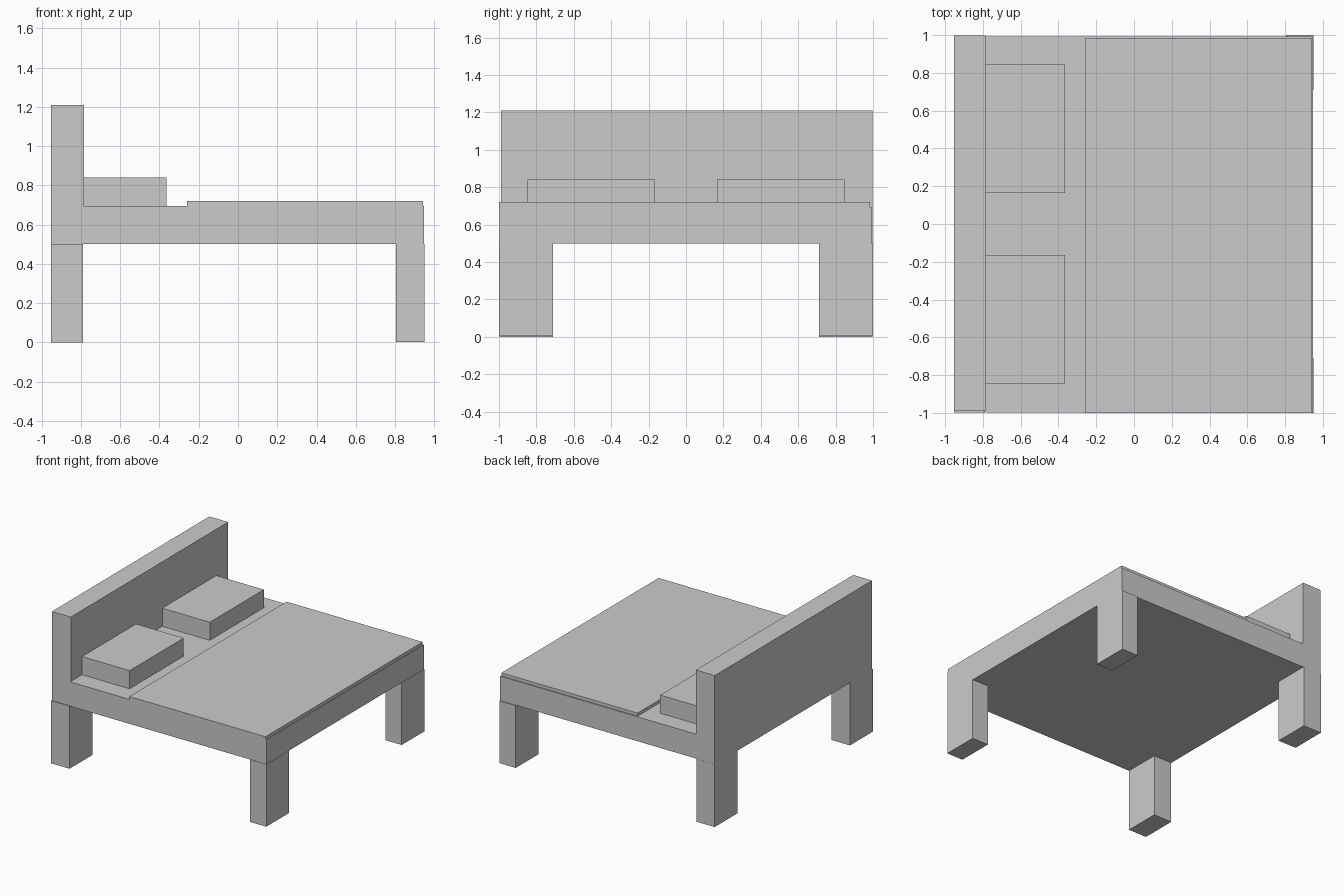
import bpy

if "Cube" in bpy.data.objects:
    bpy.data.objects.remove(bpy.data.objects["Cube"])


def box(name, x, y, z):
    """Add a box spanning the given (min, max) ranges."""
    spans = (x, y, z)
    bpy.ops.mesh.primitive_cube_add(size=1, location=[(a + b) / 2 for a, b in spans])
    ob = bpy.context.object
    ob.name = name
    ob.scale = [b - a for a, b in spans]
    bpy.ops.object.transform_apply(location=False, rotation=False, scale=True)
    return ob


# Headboard and mattress
box("headboard", (-0.952, -0.785), (-0.99, 0.997), (0.5, 1.21))
box("mattress", (-0.785, 0.948), (-0.997, 0.992), (0.5, 0.695))

# Thin blanket over the foot end
box("blanket", (-0.26, 0.943), (-1.0, 0.983), (0.695, 0.72))

# Pillows and legs, mirrored left and right
for side, s in (("left", -1), ("right", 1)):
    def span(a, b):
        return tuple(sorted((s * a, s * b)))

    box(f"{side}_pillow", (-0.785, -0.365), span(0.165, 0.847), (0.695, 0.84))
    box(f"{side}_head_leg", (-0.952, -0.79), span(0.71, 0.998), (0.0, 0.5))
    box(f"{side}_foot_leg", (0.805, 0.95), span(0.71, 1.0), (0.003, 0.5))
